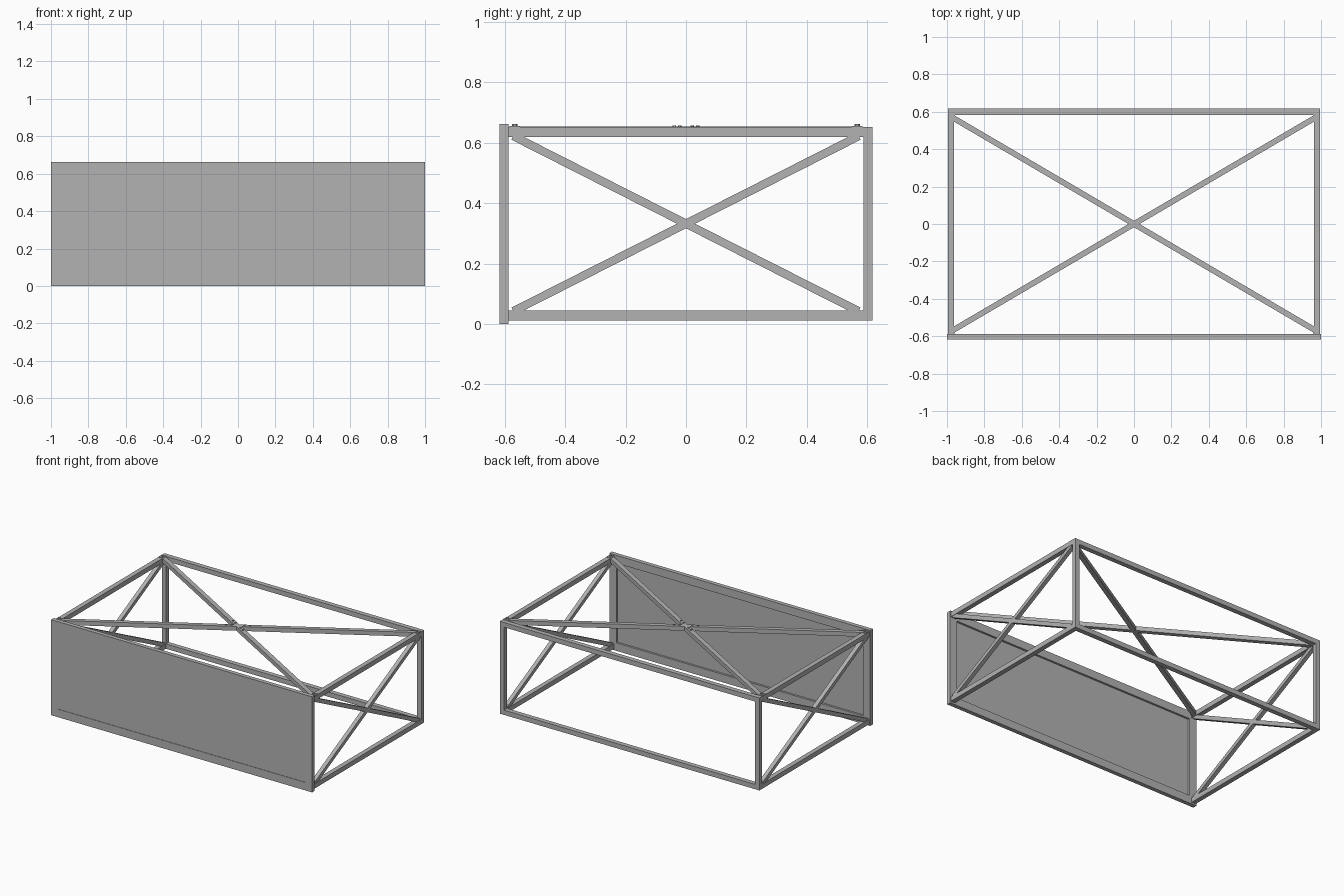
import bpy
from math import atan2, hypot
from mathutils import Vector

if "Cube" in bpy.data.objects:
    bpy.data.objects.remove(bpy.data.objects["Cube"], do_unlink=True)

steel = bpy.data.materials.new("grey_steel")
steel.use_nodes = True
GREY = (0.45, 0.45, 0.45, 1)
steel.diffuse_color = GREY
steel.node_tree.nodes["Principled BSDF"].inputs["Base Color"].default_value = GREY


def box(name, lo, hi):
    """Box between two opposite corners."""
    lo, hi = Vector(lo), Vector(hi)
    bpy.ops.mesh.primitive_cube_add(size=1, location=(lo + hi) / 2)
    ob = bpy.context.object
    ob.name = name
    ob.scale = hi - lo
    bpy.ops.object.transform_apply(location=False, rotation=False, scale=True)
    ob.data.materials.append(steel)
    return ob


def bar(name, a, b, width, depth):
    """Straight bar from a to b, width measured in the plane of the brace."""
    a, b = Vector(a), Vector(b)
    d = b - a
    size = Vector((d.length, width, depth))
    ob = box(name, -size / 2, size / 2)
    ob.location = (a + b) / 2
    if abs(d.z) < 0.001:
        ob.rotation_euler = (0, 0, atan2(d.y, d.x))
    else:
        # side braces lie in the yz plane
        ob.rotation_euler = d.to_track_quat('X', 'Z').to_euler()
    return ob


def bolt(name, x, y, z, r, h):
    bpy.ops.mesh.primitive_cylinder_add(vertices=6, radius=r, depth=h, location=(x, y, z + h / 2))
    ob = bpy.context.object
    ob.name = name
    ob.data.materials.append(steel)


T = 0.033                    # tube size
LOW, TOP = 0.012, 0.652      # frame heights
FRONT, BACK = -0.588, 0.617  # frame depth
MID = (LOW + TOP) / 2

# Front panel: a border frame with a slightly recessed sheet
P0, P1, B, H = -0.617, -0.588, 0.055, 0.662
box("panel_bottom_border", (-1, P0, 0), (1, P1, B))
box("panel_top_border", (-1, P0, H - B), (1, P1, H))
for s, side in ((1, "left"), (-1, "right")):
    box(f"panel_{side}_border", (min(s, s * (1 - B)), P0, B), (max(s, s * (1 - B)), P1, H - B))
box("panel_sheet", (B - 1, P0 + 0.003, B), (1 - B, P1 - 0.014, H - B))

# Back rails
for z, level in ((LOW, "bottom"), (TOP - T, "top")):
    box(f"back_{level}_rail", (-0.995, BACK - T, z), (0.995, BACK, z + T))

# Side frames: rails, back post and crossed braces
for s, side in ((1, "left"), (-1, "right")):
    xs = sorted((s * 0.995, s * (0.995 - T)))
    box(f"{side}_back_post", (xs[0], BACK - 0.029, LOW + T), (xs[1], BACK, TOP - T))
    for z, level in ((LOW, "bottom"), (TOP - T, "top")):
        box(f"{side}_{level}_rail", (xs[0], FRONT, z), (xs[1], BACK - T, z + T))
    xc = sum(xs) / 2
    for k, kind in ((1, "rising"), (-1, "falling")):
        bar(f"{side}_{kind}_brace", (xc, -0.572, MID - k * 0.29),
            (xc, 0.572, MID + k * 0.29), 0.028, 0.027)

# Top crossed braces with end tabs and bolts
for k, kind in ((1, "first"), (-1, "second")):
    zc = TOP - 0.014 + 0.0005 * k
    bar(f"top_{kind}_brace", (-0.975, -0.572 * k, zc), (0.975, 0.572 * k, zc), 0.03, 0.03)
    for s in (1, -1):
        x, y = s * 0.975, s * k * 0.567
        box("brace_end_tab", (x - 0.017, y - 0.018, TOP), (x + 0.017, y + 0.018, TOP + 0.004))
        bolt("corner_bolt", x, y, TOP + 0.003, 0.009, 0.007)
        for m in (0.035, 0.065):
            bolt("centre_bolt", s * m, s * k * m * 0.59, TOP, 0.006, 0.005)
